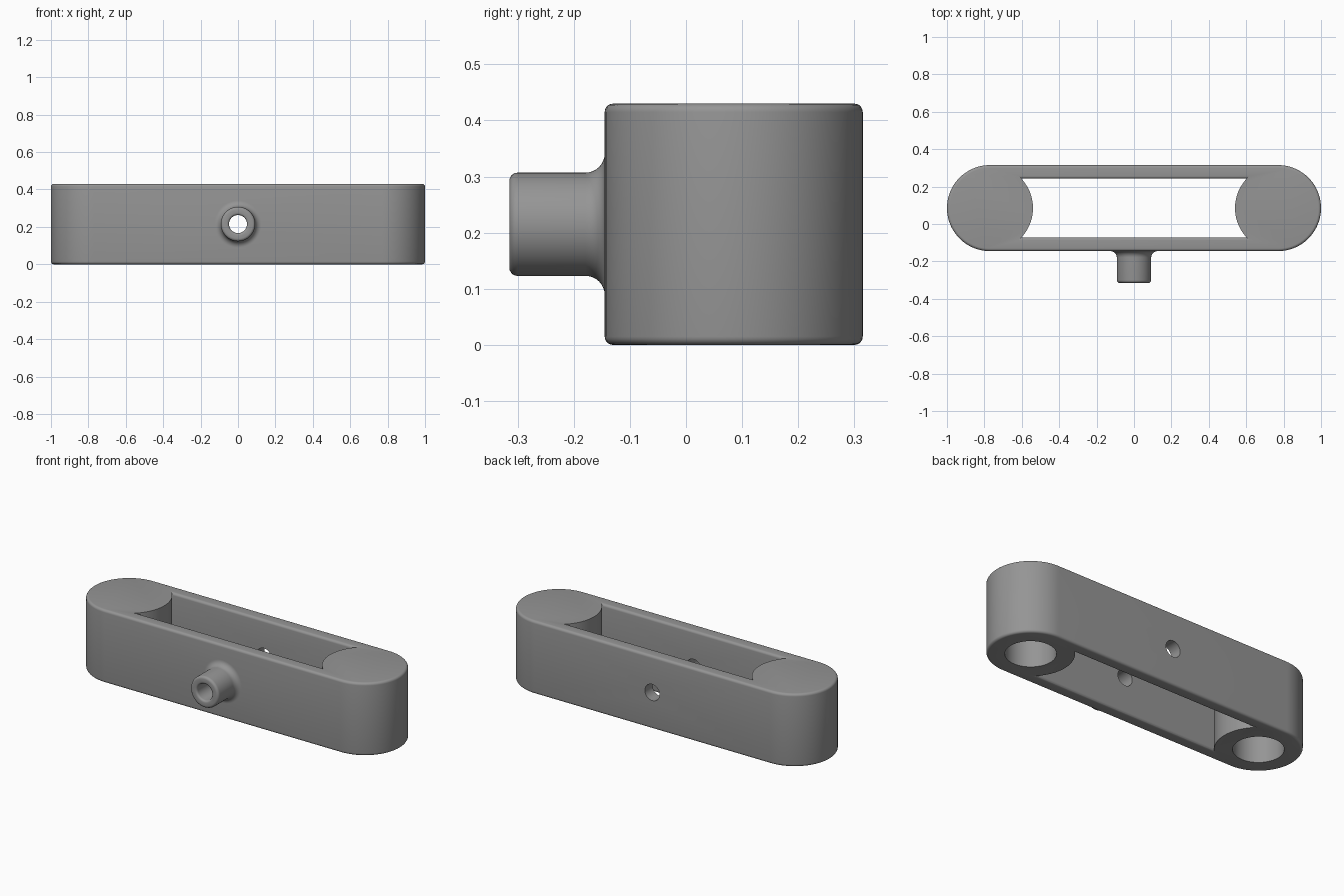
import bpy, bmesh, math

if "Cube" in bpy.data.objects:
    bpy.data.objects.remove(bpy.data.objects["Cube"])

H, YC, R, XC = 0.43, 0.085, 0.23, 0.77      # height, centre line, end radius, end centres
ZB = H / 2                                   # height of the cross bore
EDGE = 0.015                                 # rounding of the edges

grey = bpy.data.materials.new("mid_grey")
grey.diffuse_color = (0.3, 0.3, 0.3, 1)
grey.use_nodes = True
grey.node_tree.nodes["Principled BSDF"].inputs["Base Color"].default_value = grey.diffuse_color


def loft(name, rings):
    """Closed solid skinned through a series of equal-length rings."""
    bm = bmesh.new()
    loops = [[bm.verts.new(p) for p in ring] for ring in rings]
    n = len(loops[0])
    for a, b in zip(loops, loops[1:]):
        for i in range(n):
            j = (i + 1) % n
            bm.faces.new((a[i], a[j], b[j], b[i]))
    bm.faces.new(loops[0][::-1])
    bm.faces.new(loops[-1])
    bmesh.ops.recalc_face_normals(bm, faces=bm.faces)
    mesh = bpy.data.meshes.new(name)
    bm.to_mesh(mesh)
    bm.free()
    obj = bpy.data.objects.new(name, mesh)
    mesh.materials.append(grey)
    bpy.context.collection.objects.link(obj)
    return obj


def arc(a0, a1, steps):
    return [math.radians(a0 + (a1 - a0) * i / steps) for i in range(steps + 1)]


def stadium(r, z, steps=40):
    pts = []
    for cx, a0 in ((XC, -90), (-XC, 90)):
        pts += [(cx + r * math.cos(a), YC + r * math.sin(a), z)
                for a in arc(a0, a0 + 180, steps)]
    return pts


def circle(r, n=64):
    return [(r * math.cos(2 * math.pi * i / n), r * math.sin(2 * math.pi * i / n))
            for i in range(n)]


def post(name, x, r, z0, z1, n=80):
    return loft(name, [[(x + u, YC + v, z) for u, v in circle(r, n)] for z in (z0, z1)])


def lathe_y(name, profile):
    """Turned part along y from (radius, y) pairs."""
    return loft(name, [[(u, y, ZB + v) for u, v in circle(r)] for r, y in profile])


def boolean(target, tool, operation):
    mod = target.modifiers.new("cut", 'BOOLEAN')
    mod.object, mod.operation, mod.solver = tool, operation, 'EXACT'
    bpy.ops.object.select_all(action='DESELECT')
    bpy.context.view_layer.objects.active = target
    target.select_set(True)
    bpy.ops.object.modifier_apply(modifier=mod.name)
    bpy.data.objects.remove(tool)


# Body: long rounded block with softened rims
bottom = [(R - EDGE * (1 - math.sin(a)), EDGE * (1 - math.cos(a))) for a in arc(0, 90, 5)]
body_profile = bottom + [(r, H - z) for r, z in bottom[::-1]]
body = loft("link_body", [stadium(r, z) for r, z in body_profile])

# Boss: turned stub with a fillet at the wall and a rounded tip
F, RB, WALL, TIP = 0.034, 0.092, -0.145, -0.315
boss = [(RB + F, WALL + 0.03)]
boss += [(RB + F - F * math.sin(a), WALL - F + F * math.cos(a)) for a in arc(0, 90, 8)]
boss += [(RB - EDGE * (1 - math.cos(a)), TIP + EDGE * (1 - math.sin(a))) for a in arc(0, 90, 5)]
boolean(body, lathe_y("boss", boss), 'UNION')

# Slot: flared at top and bottom so the rails have rounded inner edges
HW = 0.157
flare = [(HW + EDGE * (1 - math.cos(a)), H - EDGE * (1 - math.sin(a))) for a in arc(0, 90, 5)]
right = [(HW + EDGE, -0.1)] + [(w, H - z) for w, z in flare[::-1]] + flare + [(HW + EDGE, H + 0.1)]
section = right + [(-w, z) for w, z in right[::-1]]
slot = loft("slot_cutter", [[(x, YC + w, z) for w, z in section] for x in (-0.7, 0.7)])
for side in (-1, 1):
    boolean(slot, post("end_post", side * XC, R, -0.2, H + 0.2), 'DIFFERENCE')
boolean(body, slot, 'DIFFERENCE')

# Blind sockets in the underside of both ends
for side in (-1, 1):
    boolean(body, post("socket", side * XC, 0.134, -0.1, 0.35, 64), 'DIFFERENCE')

# Cross bore through the boss and both rails, eased at the mouth
M, BORE = 0.012, 0.048
bore = [(BORE + M, TIP - 0.05)]
bore += [(BORE + M * (1 - math.sin(a)), TIP + M * (1 - math.cos(a))) for a in arc(0, 90, 4)]
bore += [(BORE, 0.4)]
boolean(body, lathe_y("bore", bore), 'DIFFERENCE')

bpy.ops.object.shade_smooth_by_angle(angle=math.radians(32))
